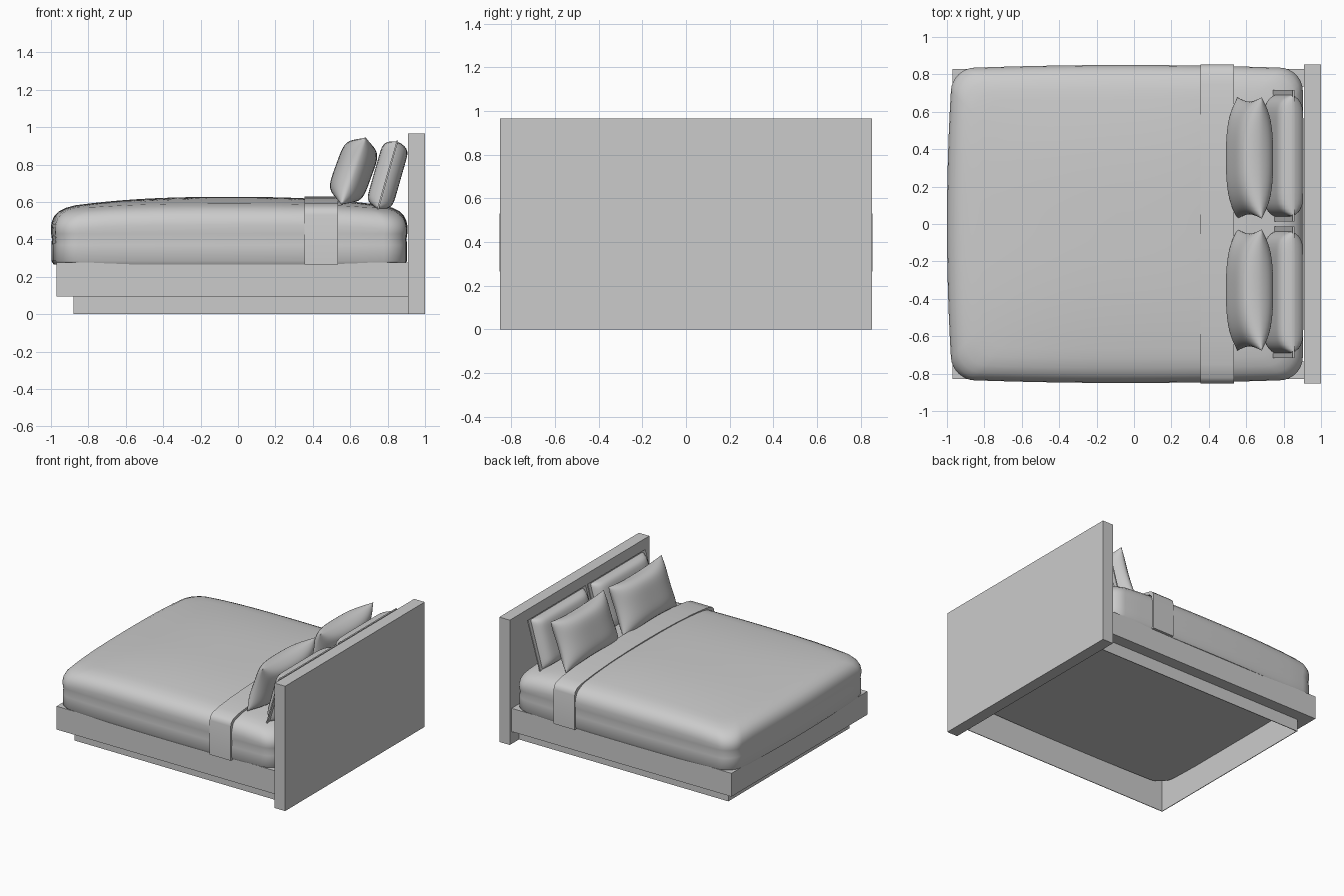
import bpy, bmesh, math
from mathutils import Matrix, Vector

if "Cube" in bpy.data.objects:
    bpy.data.objects.remove(bpy.data.objects["Cube"])

GREY = (0.6, 0.6, 0.6, 1)
mat = bpy.data.materials.new("plain grey")
mat.use_nodes = True
mat.diffuse_color = GREY
mat.node_tree.nodes["Principled BSDF"].inputs["Base Color"].default_value = GREY


def finish(name, bm, smooth=None):
    bmesh.ops.remove_doubles(bm, verts=bm.verts, dist=0.0002)
    bmesh.ops.recalc_face_normals(bm, faces=bm.faces)
    mesh = bpy.data.meshes.new(name)
    bm.to_mesh(mesh)
    bm.free()
    mesh.materials.append(mat)
    obj = bpy.data.objects.new(name, mesh)
    bpy.context.collection.objects.link(obj)
    if smooth:
        bpy.ops.object.select_all(action='DESELECT')
        obj.select_set(True)
        bpy.context.view_layer.objects.active = obj
        bpy.ops.object.shade_smooth_by_angle(angle=math.radians(smooth))


def box(name, size, place):
    bm = bmesh.new()
    bmesh.ops.create_cube(bm, size=1, matrix=place @ Matrix.Diagonal((*size, 1)))
    finish(name, bm)


def u_frame(name, x0, x1, y, wall, z0, z1):
    """Foot and side boards in one U-shaped piece, open towards the headboard."""
    bm = bmesh.new()
    xi, yi = x0 + wall, y - wall
    plan = [(x1, y), (x0, y), (x0, -y), (x1, -y), (x1, -yi), (xi, -yi), (xi, yi), (x1, yi)]
    face = bm.faces.new([bm.verts.new((px, py, z0)) for px, py in plan])
    top = bmesh.ops.extrude_face_region(bm, geom=[face])["geom"]
    bmesh.ops.translate(bm, vec=(0, 0, z1 - z0),
                        verts=[g for g in top if isinstance(g, bmesh.types.BMVert)])
    finish(name, bm)


# Headboard, rails and recessed plinth
box("headboard", (0.09, 1.705, 0.965), Matrix.Translation((0.955, 0, 0.4825)))
u_frame("rails", -0.97, 0.91, 0.83, 0.095, 0.095, 0.275)
u_frame("plinth", -0.88, 0.91, 0.74, 0.005, 0, 0.095)

# Mattress with bedding: rounded rectangles lofted up the side, then in over the domed top
CX, HX, HY = -0.047, 0.953, 0.85


def outline(inset, steps=8, edge=12, radius=0.12):
    """Rounded rectangle whose long edges bow outwards and which narrows at the foot."""
    ax, ay = HX - inset, HY - inset
    r = min(radius, 0.6 * min(ax, ay))
    corners = []
    for k, (sx, sy) in enumerate(((1, 1), (-1, 1), (-1, -1), (1, -1))):
        for i in range(steps + 1):
            a = math.pi / 2 * (k + i / steps)
            corners.append(Vector((sx * (ax - r) + r * math.cos(a),
                                   sy * (ay - r) + r * math.sin(a))))
    pts = []
    for i, p in enumerate(corners):
        pts.append(p)
        if i % (steps + 1) == steps:
            q = corners[(i + 1) % len(corners)]
            pts += [p.lerp(q, j / edge) for j in range(1, edge)]
    return [(p.x * (1 - (0.03 if p.x < 0 else 0.005) * (p.y / HY) ** 2) + CX,
             p.y * (1 - 0.022 * (p.x / HX) ** 2)) for p in pts]


def dome(x, y):
    """Height change of the top: highest in the middle, dropping at the corners."""
    u, v = min(1, abs((x - CX) / HX)), min(1, abs(y / HY))
    return 0.065 * (1 - u ** 2.5) * (1 - 0.9 * v ** 2.8) - 0.03 * (u * v) ** 4


side = [(0.12, 0.205), (0.1, 0.26), (0.015, 0.265), (0.002, 0.285), (0.002, 0.37),
        (0.005, 0.4), (0.001, 0.43), (0, 0.47), (0.005, 0.497), (0.018, 0.522),
        (0.042, 0.543), (0.08, 0.556)]
side += [(0.08 + 0.84 * HY * k / 14, 0.562) for k in range(1, 15)]
bm = bmesh.new()
loops = [[bm.verts.new((x, y, z + (dome(x, y) if z > 0.45 else 0))) for x, y in outline(d)]
         for d, z in side]
for a, b in zip(loops, loops[1:]):
    for i in range(len(a)):
        j = (i + 1) % len(a)
        bm.faces.new((a[i], a[j], b[j], b[i]))
bm.faces.new(loops[0][::-1])
bm.faces.new(loops[-1])
finish("mattress", bm, 50)

# Folded sheet band: a strip over the bed, closed into a solid
outer = [(0.853, 0.265), (0.853, 0.53), (0.846, 0.556), (0.823, 0.576), (0.75, 0.593),
         (0.6, 0.608), (0.4, 0.62), (0.2, 0.626)]
outer += [(0, 0.628)] + [(-y, z) for y, z in reversed(outer)]
inner = [(y * 0.977, z - (0.02 if z > 0.3 else 0)) for y, z in reversed(outer)]
bm = bmesh.new()
ends = [[bm.verts.new((x, y, z)) for y, z in outer + inner] for x in (0.355, 0.535)]
count = len(ends[0])
for i in range(count):
    j = (i + 1) % count
    bm.faces.new((ends[0][i], ends[0][j], ends[1][j], ends[1][i]))
for end in ends:
    for i in range(len(outer) - 1):
        bm.faces.new((end[i], end[i + 1], end[count - 2 - i], end[count - 1 - i]))
finish("sheet_fold", bm, 40)


# Pillows: two mirrored puffed sheets joined along a pinched seam
def pillow(name, place, hw, hh, depth, powers, soft, pinch, n=24):
    bm = bmesh.new()
    ticks = [math.sin(math.pi / 2 * (2 * i / n - 1)) for i in range(n + 1)]
    for face in (1, -1):
        grid = []
        for u in ticks:
            row = []
            for v in ticks:
                puff = (max(0, 1 - abs(u) ** powers[0]) * max(0, 1 - abs(v) ** powers[1])) ** soft
                y = v * hw * (1 - pinch * (1 - u * u) * v * v)
                z = u * hh * (1 - pinch * 1.6 * (1 - v * v) * u * u)
                row.append(bm.verts.new(place @ Vector((face * depth * puff, y, z))))
            grid.append(row)
        for i in range(n):
            for j in range(n):
                bm.faces.new((grid[i][j], grid[i + 1][j], grid[i + 1][j + 1], grid[i][j + 1]))
    finish(name, bm, 60)


def leaning(x, y, z, degrees):
    return Matrix.Translation((x, y, z)) @ Matrix.Rotation(math.radians(degrees), 4, 'Y')


for side_name, s in (("left", 1), ("right", -1)):
    pillow(f"front_pillow_{side_name}", leaning(0.618, s * 0.353, 0.765, 20),
           0.325, 0.192, 0.1, (4.5, 2.8), 0.6, 0.07)
    # Back pillows have a flat flange around the seam
    back = leaning(0.8, s * 0.365, 0.743, 16)
    pillow(f"back_pillow_{side_name}", back, 0.325, 0.187, 0.073, (10, 10), 0.8, 0.0)
    box(f"back_pillow_flange_{side_name}", (0.009, 0.705, 0.385), back)
